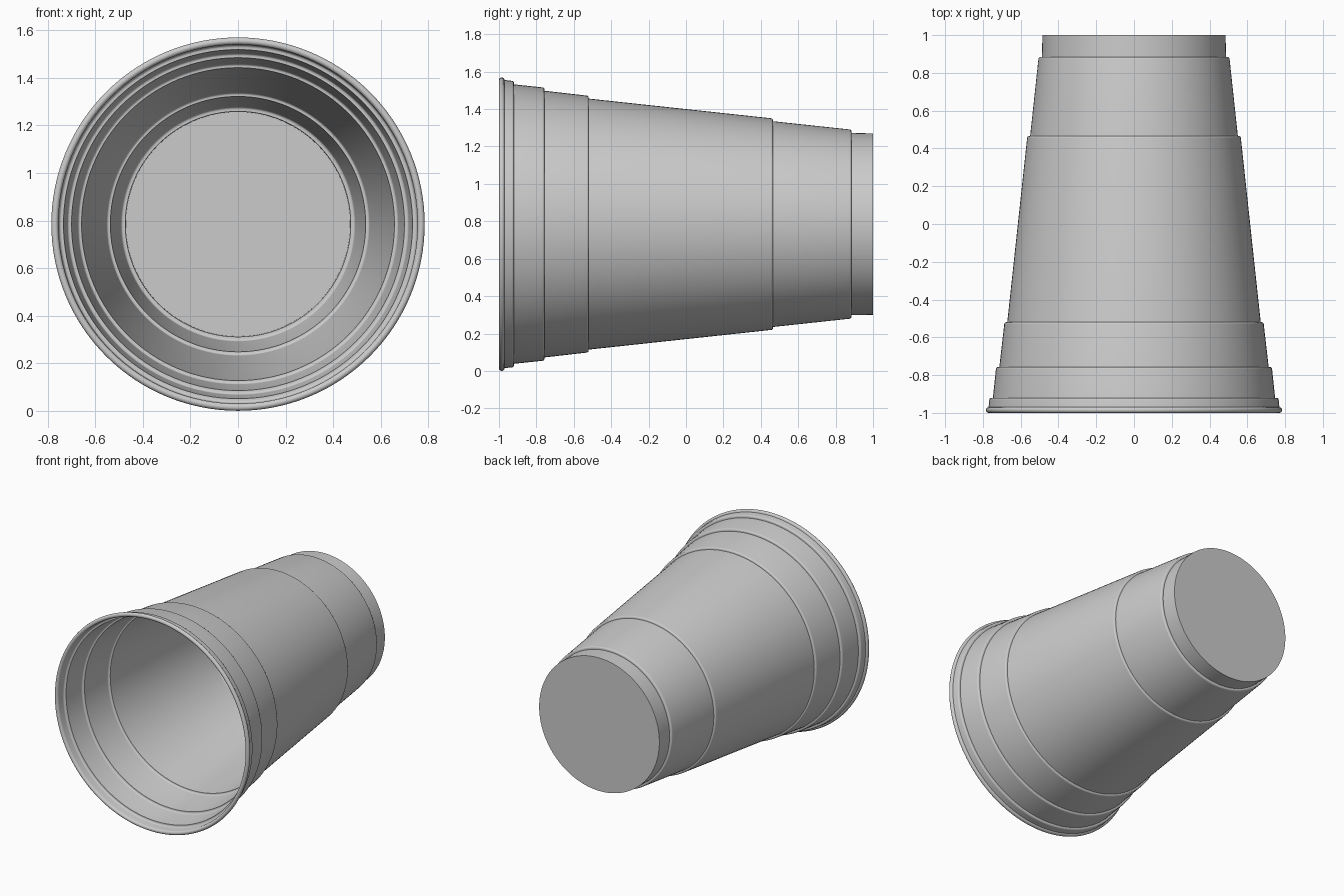
import bpy, bmesh
from math import sin, cos, pi, radians
from mathutils import Vector

cube = bpy.data.objects.get("Cube")
if cube:
    bpy.data.objects.remove(cube, do_unlink=True)

AXIS_Z = 0.785
WALL = 0.013
SEGMENTS = 128

# Tapered bands from mouth to base: start y, start radius, end y, end radius
bands = [
    (-0.97, 0.770, -0.92, 0.766),
    (-0.92, 0.747, -0.757, 0.731),
    (-0.757, 0.713, -0.52, 0.687),
    (-0.52, 0.671, 0.465, 0.566),
    (0.465, 0.550, 0.885, 0.506),
    (0.885, 0.487, 1.0, 0.485),
]


def wall_profile(offset):
    """Stepped wall as (y, radius) points; each band ends in a rounded shoulder."""
    points = []
    for i, (y0, r0, y1, r1) in enumerate(bands):
        start = y0 if i == 0 else y0 - offset
        end = y1 - offset
        points.append((start, r0 - offset))
        if i == len(bands) - 1:
            points.append((end, r1 - offset))
            continue
        bevel = 0.011
        for k in range(5):
            a = k * pi / 8
            points.append((end - bevel + bevel * sin(a),
                           r1 - offset - bevel + bevel * cos(a)))
    return points


def lathe(name, profile):
    """Spin (y, radius) points about the lengthwise axis."""
    bm = bmesh.new()
    verts = [bm.verts.new((r, y, AXIS_Z)) for y, r in profile]
    edges = [bm.edges.new(pair) for pair in zip(verts, verts[1:])]
    bmesh.ops.spin(bm, geom=verts + edges, cent=Vector((0, 0, AXIS_Z)),
                   axis=Vector((0, 1, 0)), angle=2 * pi, steps=SEGMENTS)
    bmesh.ops.remove_doubles(bm, verts=bm.verts, dist=0.0002)
    bmesh.ops.recalc_face_normals(bm, faces=bm.faces)
    mesh = bpy.data.meshes.new(name)
    bm.to_mesh(mesh)
    bm.free()
    obj = bpy.data.objects.new(name, mesh)
    bpy.context.collection.objects.link(obj)
    bpy.ops.object.select_all(action='DESELECT')
    obj.select_set(True)
    bpy.context.view_layer.objects.active = obj
    bpy.ops.object.shade_smooth_by_angle(angle=radians(35))
    return obj


# Rolled lip joining the inner and outer walls
rim = []
for k in range(13):
    a = -pi / 2 + k * pi * 1.5 / 12
    rim.append((-0.985 - 0.015 * sin(a), 0.770 + 0.015 * cos(a)))

# Closed thin shell: base, outer wall, lip, inner wall, inner floor
outer = wall_profile(0)
inner = wall_profile(WALL)
profile = ([(1.0, 0)] + outer[::-1] + rim[1:] + inner[1:]
           + [(1.0 - WALL, 0)])
lathe("cup", profile)
